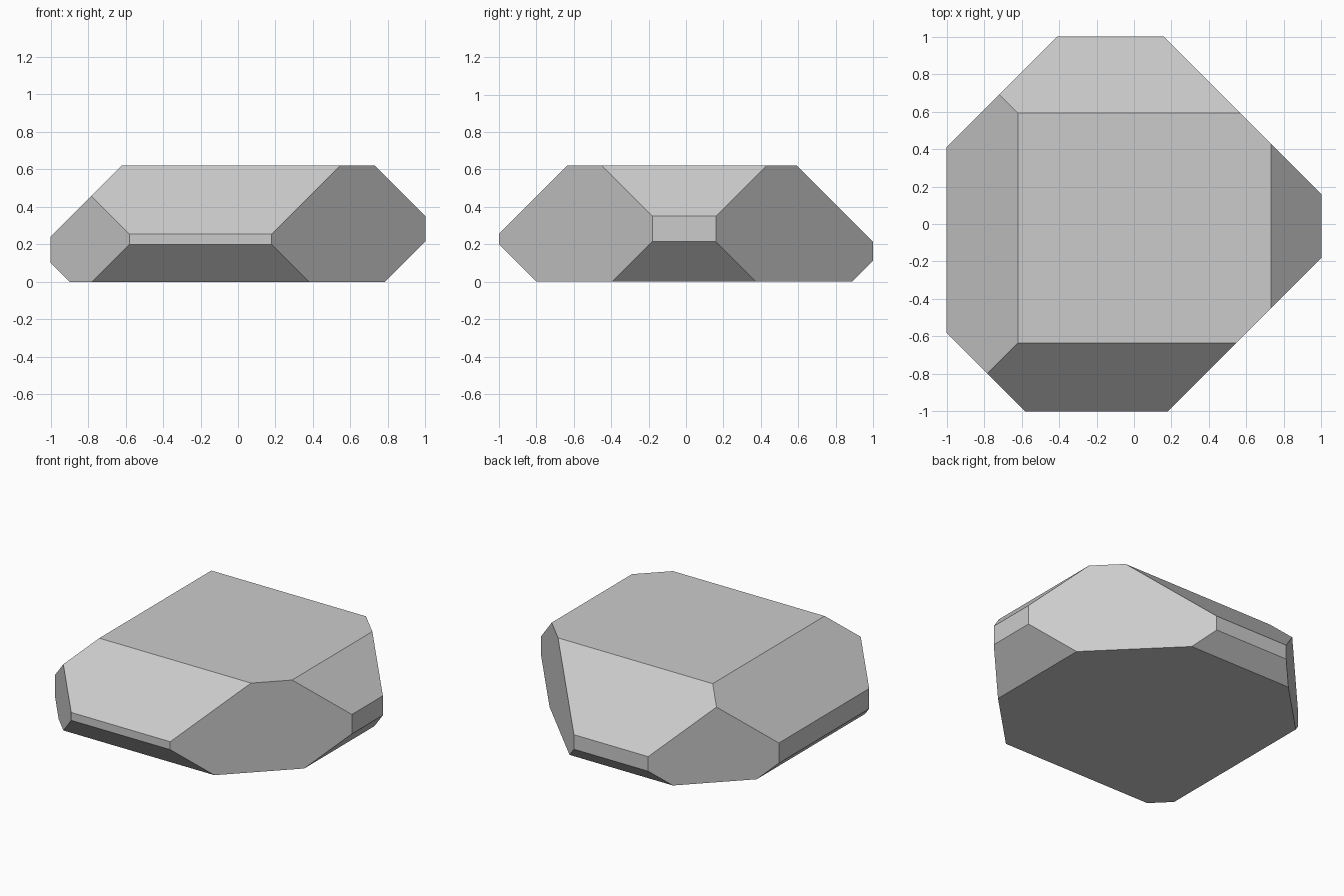
import bpy, bmesh
from mathutils import Vector

if "Cube" in bpy.data.objects:
    bpy.data.objects.remove(bpy.data.objects["Cube"])

HEIGHT = 0.62

# Bevel planes: outward normal (45 degrees) and limit, dot(normal, point) <= limit
CUTS = [
    # upright corners
    ((1, 1, 0), 1.16), ((-1, 1, 0), 1.41), ((-1, -1, 0), 1.58), ((1, -1, 0), 1.18),
    # left and right edges, top then bottom
    ((-1, 0, 1), 1.24), ((1, 0, 1), 1.35), ((-1, 0, -1), 0.90), ((1, 0, -1), 0.785),
    # front and back edges, top then bottom
    ((0, -1, 1), 1.255), ((0, 1, 1), 1.213), ((0, -1, -1), 0.80), ((0, 1, -1), 0.888),
]


def slice_off(bm, normal, limit):
    """Cut away everything beyond the plane and cap the opening."""
    n = Vector(normal)
    bmesh.ops.bisect_plane(bm, geom=bm.verts[:] + bm.edges[:] + bm.faces[:], dist=1e-5,
                           plane_co=n * limit / n.length_squared,
                           plane_no=n.normalized(), clear_outer=True)
    rim = [e for e in bm.edges if e.is_boundary]
    if rim:
        bmesh.ops.contextual_create(bm, geom=rim)


# Solid block, chiselled into a faceted rock
bm = bmesh.new()
bmesh.ops.create_cube(bm, size=1)
for v in bm.verts:
    v.co = Vector((v.co.x * 2, v.co.y * 2, (v.co.z + 0.5) * HEIGHT))
for normal, limit in CUTS:
    slice_off(bm, normal, limit)
bmesh.ops.recalc_face_normals(bm, faces=bm.faces[:])

mesh = bpy.data.meshes.new("rock")
bm.to_mesh(mesh)
bm.free()
rock = bpy.data.objects.new("rock", mesh)
bpy.context.collection.objects.link(rock)
